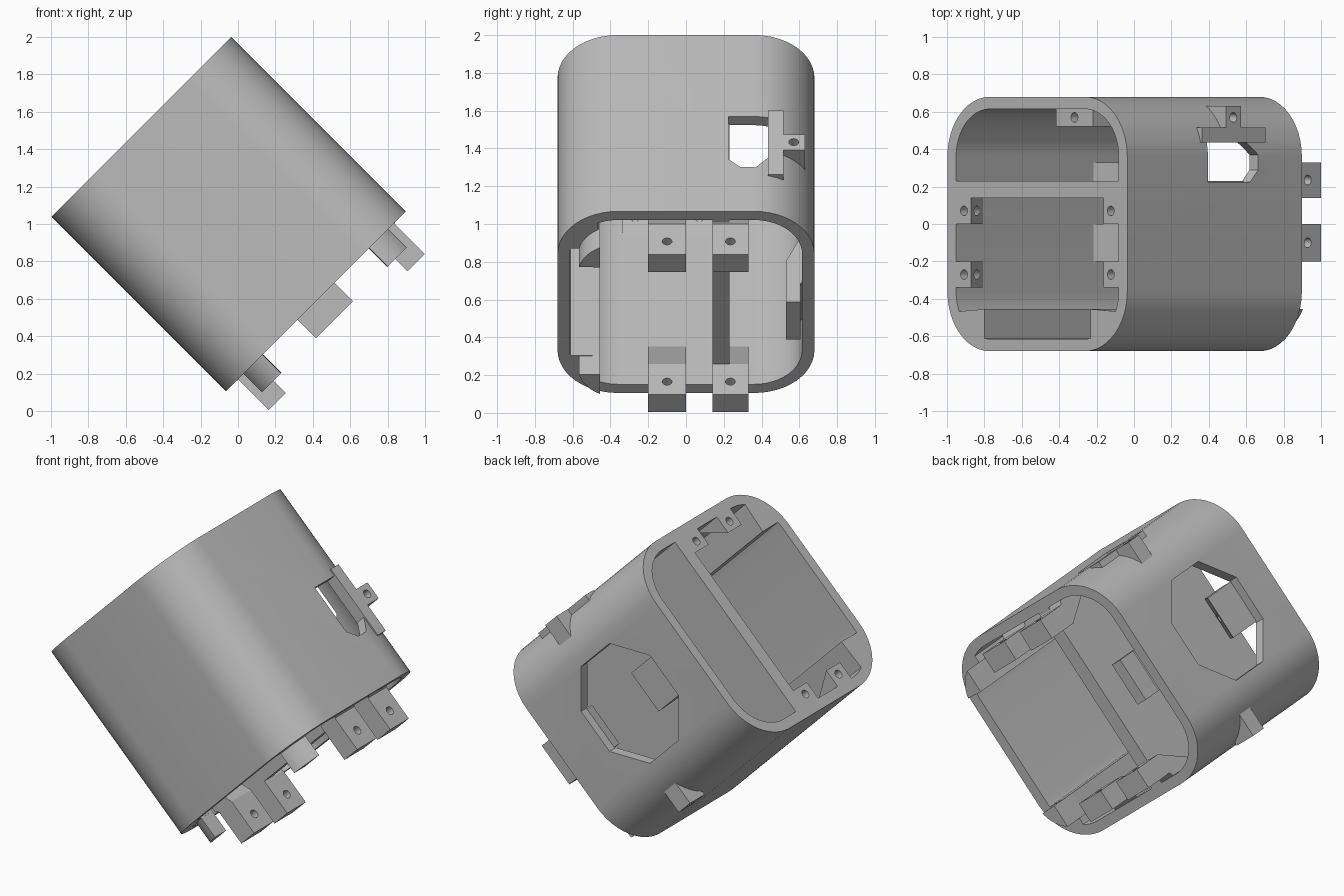
import bpy, bmesh
from math import sin, cos, pi, radians
from mathutils import Matrix

cube = bpy.data.objects.get("Cube")
if cube:
    bpy.data.objects.remove(cube, do_unlink=True)

grey = bpy.data.materials.new("plain grey")
grey.use_nodes = True
grey.diffuse_color = (0.5, 0.5, 0.5, 1)
grey.node_tree.nodes["Principled BSDF"].inputs["Base Color"].default_value = (0.5, 0.5, 0.5, 1)

# The tube is built upright (u, y, w) and then tilted onto its lower corner
TILT = Matrix.Translation((-0.05, 0, 1.053)) @ Matrix.Rotation(radians(-45), 4, "Y")
PLACE = {"u": lambda a, b, c: (c, a, b),
         "y": lambda a, b, c: (a, c, b),
         "w": lambda a, b, c: (a, b, c)}


def prism(name, profile, axis, lo, hi):
    """Extrude a 2D profile along one axis of the tube."""
    bm = bmesh.new()
    rings = [[bm.verts.new(TILT @ Matrix.Translation(PLACE[axis](a, b, c)).translation)
              for a, b in profile] for c in (lo, hi)]
    n = len(profile)
    for ring in rings:
        bm.faces.new(ring)
    for i in range(n):
        j = (i + 1) % n
        bm.faces.new((rings[0][i], rings[0][j], rings[1][j], rings[1][i]))
    bmesh.ops.recalc_face_normals(bm, faces=bm.faces)
    mesh = bpy.data.meshes.new(name)
    bm.to_mesh(mesh)
    bm.free()
    mesh.materials.append(grey)
    obj = bpy.data.objects.new(name, mesh)
    bpy.context.collection.objects.link(obj)
    return obj


def cut(obj, *cutters):
    """Subtract the cutters, keep the result and drop the cutters."""
    for c in cutters:
        mod = obj.modifiers.new("cut", "BOOLEAN")
        mod.operation, mod.solver, mod.object = "DIFFERENCE", "EXACT", c
    bpy.context.view_layer.update()
    graph = bpy.context.evaluated_depsgraph_get()
    mesh = bpy.data.meshes.new_from_object(obj.evaluated_get(graph))
    obj.modifiers.clear()
    obj.data = mesh
    for c in cutters:
        bpy.data.objects.remove(c, do_unlink=True)
    return obj


def smooth(obj):
    bpy.ops.object.select_all(action="DESELECT")
    obj.select_set(True)
    bpy.context.view_layer.objects.active = obj
    bpy.ops.object.shade_smooth_by_angle(angle=radians(25))


def arc(cx, cy, r, start, end, steps=12):
    return [(cx + r * cos(start + (end - start) * i / steps),
             cy + r * sin(start + (end - start) * i / steps)) for i in range(steps + 1)]


def circle(cx, cy, r, sides=20, turn=0.0):
    return arc(cx, cy, r, turn, turn + 2 * pi, sides)[:-1]


def rounded(half, r):
    c = half - r
    pts = []
    for k, (sx, sy) in enumerate(((1, 1), (-1, 1), (-1, -1), (1, -1))):
        pts += arc(sx * c, sy * c, r, k * pi / 2, (k + 1) * pi / 2)
    return pts


def box(a0, a1, b0, b1):
    return [(a0, b0), (a1, b0), (a1, b1), (a0, b1)]


def flip(profile, s):
    return [(s * a, b) for a, b in profile]


HALF, END, CORE, HOLE = 0.68, 0.66, 0.36, 0.026

# Shell with an octagonal opening in the back and a small window in the upper side
shell = prism("shell", rounded(HALF, HALF - CORE), "w", -END, END)
window = [(0.225, 0.05), (0.435, 0.05), (0.435, -0.25), (0.37, -0.33),
          (0.29, -0.33), (0.225, -0.27)]
cut(shell,
    prism("bore", rounded(0.615, 0.615 - CORE), "w", -1, 1),
    prism("octagon", circle(0, 0.03, 0.38, 8, pi / 8), "y", 0.45, 0.8),
    prism("window", window, "u", 0.5, 0.8))
smooth(shell)

# Inner dividing wall
prism("divider", box(-0.625, 0.625, 0.14, 0.23), "w", -END, END)

tab = [(0.46, -0.893), (0.59, -0.893), (0.59, -0.665), (0.63, -0.64),
       (0.63, -0.35), (0.46, -0.664)]
pad = [(0.5, END), (0.63, END), (0.63, 0.43)]
lug = [(0.6, 0.46), (HALF, 0.46), (HALF, 0.6), (0.65, 0.63), (0.53, 0.63), (0.58, 0.54)]
lug = [(0.6, 0.48), (HALF, 0.48), (HALF, 0.63), (0.52, 0.63), (0.57, 0.53)]

for s, side in ((1, "upper"), (-1, "lower")):
    # Screw tabs reaching out of the lower end
    for i, (y0, y1) in enumerate(((-0.2, 0.0), (0.14, 0.33))):
        t = prism(f"{side}_tab_{i + 1}", flip(tab, s), "y", y0, y1)
        hole = prism("hole", circle((y0 + y1) / 2, -0.795, HOLE), "u", *sorted((s * 0.3, s * 0.8)))
        smooth(cut(t, hole))
    # Wedge pads flush with the upper end
    for i, (y0, y1) in enumerate(((-0.34, -0.2), (0.0, 0.14))):
        p = prism(f"{side}_pad_{i + 1}", flip(pad, s), "y", y0, y1)
        hole = prism("hole", circle(s * 0.555, (y0 + y1) / 2, HOLE), "w", 0.3, 0.8)
        smooth(cut(p, hole))
    # Corner rails beside the slot, and their pegs
    for name, r, lo, hi in (("rail", 0.265, -END, END), ("peg", 0.21, -0.8, -0.6)):
        pts = [(0.4, -0.455)] + [(a, b) for a, b in arc(CORE, -CORE, r, -pi / 2, 0, 30)
                                 if a >= 0.4 and b <= -0.455]
        smooth(prism(f"{side}_{name}", flip(pts, s), "w", lo, hi))
    # Outer lug bridging the rounded corner
    g = prism(f"{side}_lug", flip(lug, s), "w", -0.2, -0.085)
    hole = prism("hole", circle(0.57, -0.142, HOLE), "u", *sorted((s * 0.6, s * 0.8)))
    smooth(cut(g, hole))

# Flat frame beside the small window
prism("window_frame", box(0.6, HALF, 0.435, 0.515), "w", -0.385, 0.096)

# Catch inside the back wall, and the tongue that leaves the lower end
catch = prism("back_catch", [(0.52, 0.38), (0.625, 0.38), (0.625, 0.13), (0.52, 0.22)],
              "u", -0.14, 0.14)
smooth(cut(catch, prism("hole", circle(0, 0.57, HOLE), "w", 0, 0.5)))
prism("back_tongue", [(0.53, -0.8), (0.605, -0.8), (0.605, -0.66), (0.625, -0.64),
                      (0.625, -0.27), (0.53, -0.49)], "u", -0.14, 0.14)
